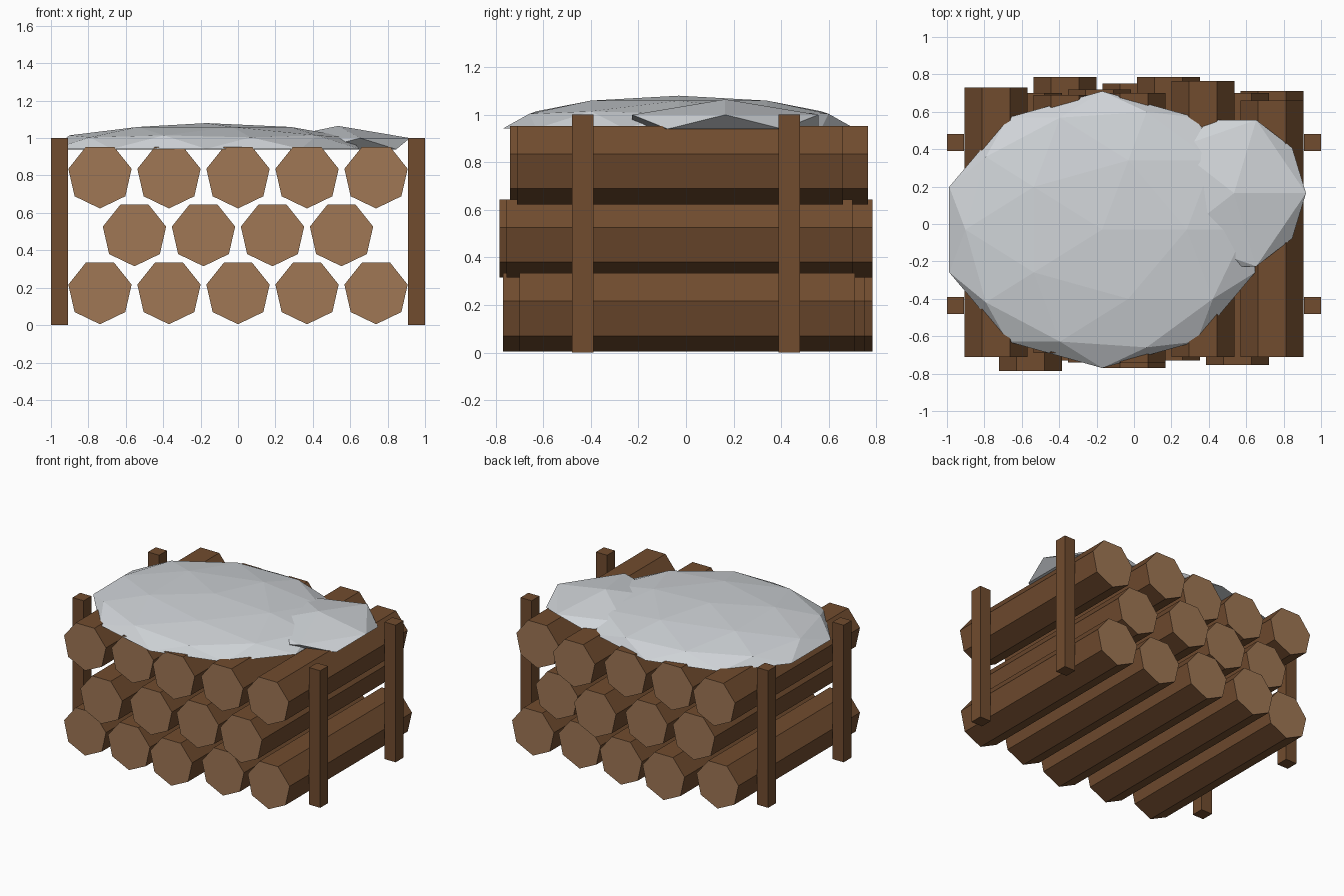
import bpy, bmesh
from math import sin, cos, tau
from mathutils import Vector

cube = bpy.data.objects.get("Cube")
if cube:
    bpy.data.objects.remove(cube, do_unlink=True)


def material(name, rgb):
    """Flat material from an 8-bit display colour, stored linear."""
    color = [(c / 255) ** 2.2 for c in rgb] + [1]
    m = bpy.data.materials.new(name)
    m.use_nodes = True
    m.diffuse_color = color
    bsdf = m.node_tree.nodes["Principled BSDF"]
    bsdf.inputs["Base Color"].default_value = color
    bsdf.inputs["Roughness"].default_value = 0.9
    return m


bark = material("bark brown", (112, 77, 50))
cut_wood = material("cut wood", (158, 118, 85))
snow = material("snow", (206, 210, 214))


def finish(name, bm, *mats):
    bmesh.ops.recalc_face_normals(bm, faces=bm.faces)
    mesh = bpy.data.meshes.new(name)
    bm.to_mesh(mesh)
    bm.free()
    for m in mats:
        mesh.materials.append(m)
    obj = bpy.data.objects.new(name, mesh)
    bpy.context.collection.objects.link(obj)
    return obj


def log(name, x, z, front, back, radius=0.1735, sides=7):
    """Seven-sided log along y, one corner pointing down."""
    bm = bmesh.new()
    ring = [bm.verts.new((x + radius * sin(tau * k / sides), front,
                          z - radius * cos(tau * k / sides)))
            for k in range(sides)]
    face = bm.faces.new(ring)
    out = bmesh.ops.extrude_face_region(bm, geom=[face], use_keep_orig=True)
    moved = [g for g in out["geom"] if isinstance(g, bmesh.types.BMVert)]
    bmesh.ops.translate(bm, verts=moved, vec=Vector((0, back - front, 0)))
    bm.normal_update()
    for f in bm.faces:
        f.material_index = int(len(f.verts) == sides)
    return finish(name, bm, bark, cut_wood)


def post(name, x, y, width=0.09, height=1.0):
    bm = bmesh.new()
    bmesh.ops.create_cube(bm, size=1)
    for v in bm.verts:
        v.co = (x + v.co.x * width, y + v.co.y * width, (v.co.z + 0.5) * height)
    return finish(name, bm, bark)


def snow_mound(name, center, size, detail, floor=0.94):
    """Squashed faceted ball, flattened where it rests on the logs."""
    bm = bmesh.new()
    bmesh.ops.create_icosphere(bm, subdivisions=detail, radius=1)
    for v in bm.verts:
        p = Vector(c + s * d for c, s, d in zip(center, size, v.co))
        p.z = max(p.z, floor)
        v.co = p
    return finish(name, bm, snow)


# Stacked logs: (front end, back end) of each, left to right in the front
rows = {
    "bottom": (0.178, [(-.71, .69), (-.73, .785), (-.77, .75), (-.7, .7), (-.7, .71)]),
    "middle": (0.488, [(-.785, .7), (-.74, .72), (-.73, .785), (-.755, .7)]),
    "top": (0.797, [(-.71, .73), (-.69, .69), (-.74, .7), (-.71, .765), (-.71, .66)]),
}
for row, (z, ends) in rows.items():
    for i, (front, back) in enumerate(ends):
        x = (i - (len(ends) - 1) / 2) * 0.369
        log(f"{row}_log_{i + 1}", x, z, front, back)

# Four upright corner posts
for side, sx in (("left", 1), ("right", -1)):
    for end, sy in (("front", -1), ("back", 1)):
        post(f"{end}_{side}_post", sx * 0.955, sy * 0.435)

# Snow lying on top
snow_mound("large_snow_mound", (-.17, -.03, .942), (.86, .74, .138), 2)
snow_mound("small_snow_mound", (.535, .165, .947), (.43, .46, .118), 1)
